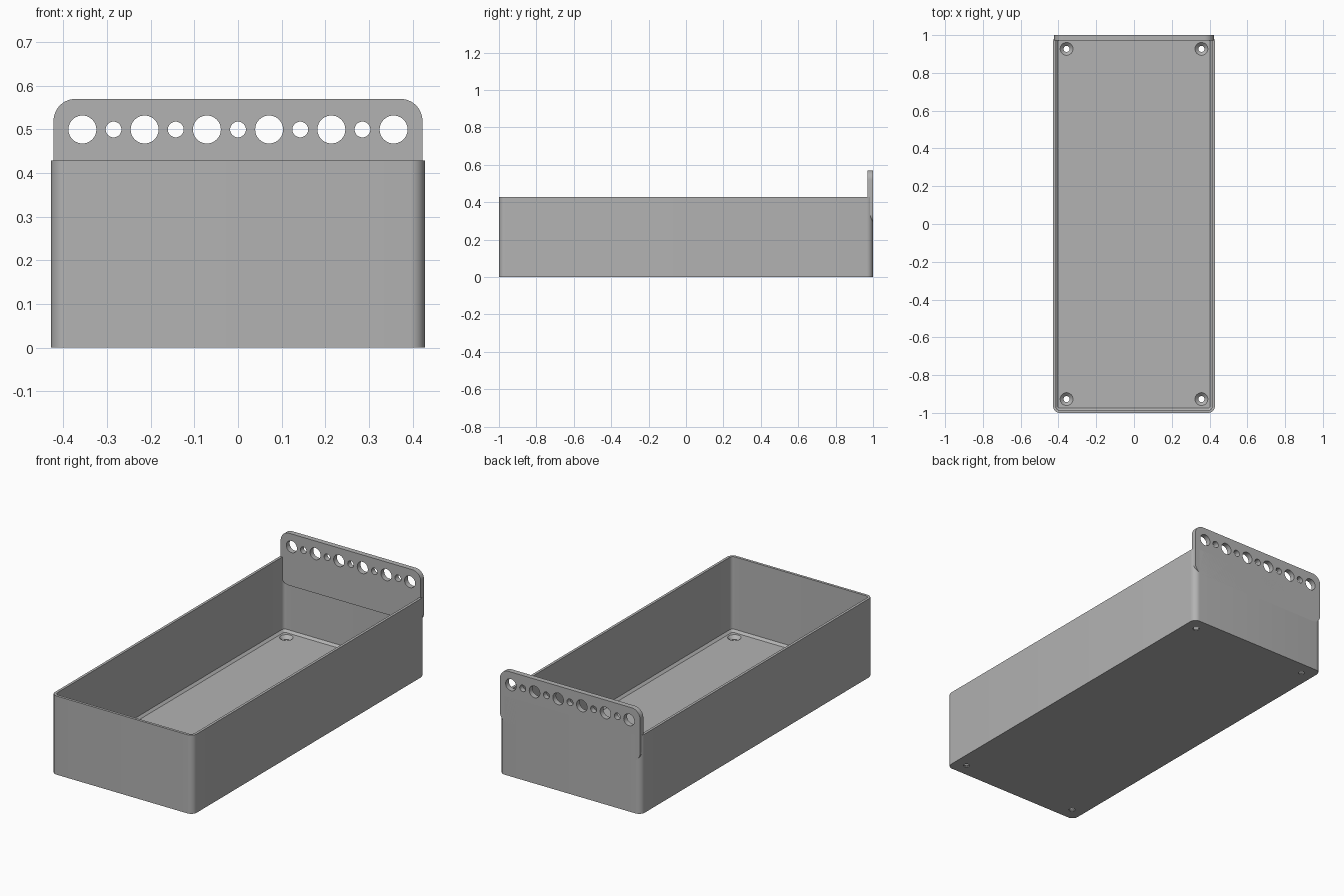
import bpy, bmesh, math
from mathutils import Matrix, Vector

if "Cube" in bpy.data.objects:
    bpy.data.objects.remove(bpy.data.objects["Cube"], do_unlink=True)

grey = bpy.data.materials.new("plain_grey")
grey.use_nodes = True
colour = (0.45, 0.45, 0.45, 1)
grey.diffuse_color = colour
grey.node_tree.nodes["Principled BSDF"].inputs["Base Color"].default_value = colour

HALF_X, HALF_Y, HEIGHT, CORNER = 0.428, 1.0, 0.429, 0.034
WALL, FLOOR, CHAMFER = 0.0143, 0.022, 0.012


def rounded_rect(hx, hy, r, steps=8):
    """Outline of a rounded rectangle, counter-clockwise."""
    pts = []
    for q, (sx, sy) in enumerate([(1, 1), (-1, 1), (-1, -1), (1, -1)]):
        for i in range(steps + 1):
            a = math.pi / 2 * (q + i / steps)
            pts.append((sx * (hx - r) + r * math.cos(a), sy * (hy - r) + r * math.sin(a)))
    return pts


def circle(r, steps=40):
    return [(r * math.cos(2 * math.pi * i / steps), r * math.sin(2 * math.pi * i / steps))
            for i in range(steps)]


def loft(bm, sections, matrix=Matrix()):
    """Skin a stack of (outline, height) sections and cap both ends."""
    rings = [[bm.verts.new(matrix @ Vector((x, y, z))) for x, y in pts] for pts, z in sections]
    for a, b in zip(rings, rings[1:]):
        n = len(a)
        for i in range(n):
            bm.faces.new((a[i], a[(i + 1) % n], b[(i + 1) % n], b[i]))
    bm.faces.new(rings[0][::-1])
    bm.faces.new(rings[-1])


def finish(name, bm):
    bmesh.ops.recalc_face_normals(bm, faces=bm.faces)
    mesh = bpy.data.meshes.new(name)
    bm.to_mesh(mesh)
    bm.free()
    mesh.materials.append(grey)
    obj = bpy.data.objects.new(name, mesh)
    bpy.context.collection.objects.link(obj)
    return obj


def select(obj):
    bpy.ops.object.select_all(action="DESELECT")
    obj.select_set(True)
    bpy.context.view_layer.objects.active = obj


def cut(obj, cutter):
    cutter.hide_render = True
    mod = obj.modifiers.new("holes", "BOOLEAN")
    mod.operation = "DIFFERENCE"
    mod.solver = "EXACT"
    mod.object = cutter
    select(obj)
    bpy.ops.object.modifier_apply(modifier=mod.name)
    bpy.data.objects.remove(cutter, do_unlink=True)
    bpy.ops.object.shade_smooth_by_angle(angle=math.radians(30))


def inset(d):
    return rounded_rect(HALF_X - d, HALF_Y - d, max(CORNER - d, 0.008))


# Open tray: outer wall, rim, inner wall, chamfer into the floor
bm = bmesh.new()
loft(bm, [(inset(0), 0), (inset(0), HEIGHT), (inset(WALL), HEIGHT),
          (inset(WALL), FLOOR + CHAMFER), (inset(WALL + CHAMFER), FLOOR)])
tray = finish("tray", bm)

# Countersunk screw holes in the floor corners
bm = bmesh.new()
for sx in (-1, 1):
    for sy in (-1, 1):
        loft(bm, [(circle(0.016), -0.02), (circle(0.016), 0.005),
                  (circle(0.034), FLOOR), (circle(0.034), FLOOR + 0.01)],
             Matrix.Translation((sx * 0.357, sy * 0.927, 0)))
cut(tray, finish("screw_hole_cutter", bm))

# Upright hanging plate on the back wall
THICK, TOP, BOTTOM = 0.0286, 0.57, 0.285
upright = Matrix.Rotation(math.pi / 2, 4, "X")
bm = bmesh.new()
outline = rounded_rect(0.4225, (TOP - BOTTOM) / 2, 0.05, 12)
loft(bm, [(outline, 0), (outline, THICK)],
     Matrix.Translation((0, HALF_Y, (TOP + BOTTOM) / 2)) @ upright)
plate = finish("back_plate", bm)

# Row of alternating large and small holes
bm = bmesh.new()
pitch = 0.0713
for i in range(-5, 6):
    ring = circle(0.032 if i % 2 else 0.018)
    loft(bm, [(ring, -0.02), (ring, THICK + 0.02)],
         Matrix.Translation((i * pitch, HALF_Y, 0.5)) @ upright)
cut(plate, finish("plate_hole_cutter", bm))
